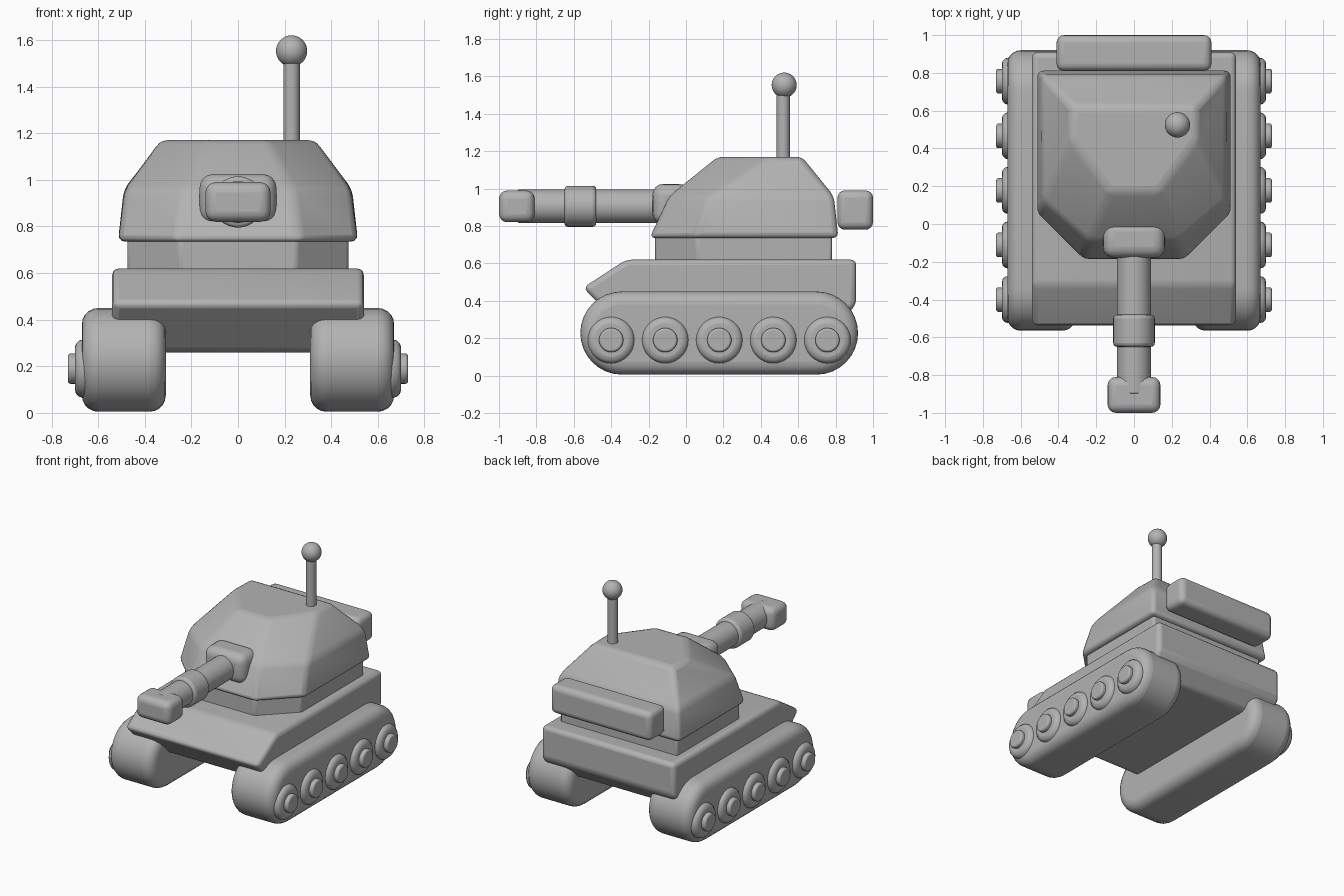
import bpy, bmesh, math
from mathutils import Matrix

if "Cube" in bpy.data.objects:
    bpy.data.objects.remove(bpy.data.objects["Cube"])

grey = bpy.data.materials.new("plain grey")
grey.diffuse_color = (0.45, 0.45, 0.45, 1)
grey.use_nodes = True
grey.node_tree.nodes["Principled BSDF"].inputs["Base Color"].default_value = grey.diffuse_color


def finish(name, bm, bevel=0.0, segments=3, angle=30):
    """Turn a bmesh into a smooth-shaded object with rounded edges."""
    bmesh.ops.recalc_face_normals(bm, faces=bm.faces)
    mesh = bpy.data.meshes.new(name)
    bm.to_mesh(mesh)
    bm.free()
    mesh.materials.append(grey)
    ob = bpy.data.objects.new(name, mesh)
    bpy.context.collection.objects.link(ob)
    if bevel:
        m = ob.modifiers.new("rounding", 'BEVEL')
        m.width, m.segments = bevel, segments
        m.limit_method, m.angle_limit = 'ANGLE', math.radians(angle)
    bpy.ops.object.select_all(action='DESELECT')
    ob.select_set(True)
    bpy.context.view_layer.objects.active = ob
    bpy.ops.object.shade_smooth_by_angle(angle=math.radians(35))
    return ob


def loft(name, rings, bevel, segments=3, angle=30):
    """Skin between rings of equal point count and cap both ends."""
    bm = bmesh.new()
    vs = [[bm.verts.new(p) for p in ring] for ring in rings]
    n = len(vs[0])
    for a, b in zip(vs, vs[1:]):
        for i in range(n):
            j = (i + 1) % n
            bm.faces.new((a[i], a[j], b[j], b[i]))
    bm.faces.new(vs[0])
    bm.faces.new(vs[-1])
    return finish(name, bm, bevel, segments, angle)


def side_profile(name, pts, x0, x1, bevel, segments=3, angle=30):
    return loft(name, [[(x, y, z) for y, z in pts] for x in (x0, x1)], bevel, segments, angle)


def box(name, x, y, z, bevel):
    return side_profile(name, [(y[0], z[0]), (y[1], z[0]), (y[1], z[1]), (y[0], z[1])],
                        x[0], x[1], bevel, 4)


def cylinder(name, centre, radius, length, axis, bevel=0.0):
    bm = bmesh.new()
    rot = {'X': Matrix.Rotation(math.pi / 2, 4, 'Y'),
           'Y': Matrix.Rotation(math.pi / 2, 4, 'X'), 'Z': Matrix()}[axis]
    bmesh.ops.create_cone(bm, cap_ends=True, segments=32, radius1=radius, radius2=radius,
                          depth=length, matrix=Matrix.Translation(centre) @ rot)
    return finish(name, bm, bevel)


def plan(z, rear, shoulder, front):
    """Symmetric six-sided outline from three right-hand corners."""
    right = [rear, shoulder, front]
    return [(x, y, z) for x, y in right] + [(-x, y, z) for x, y in reversed(right)]


# Hull with sloped nose and undercut tail
side_profile("hull", [(-0.32, 0.62), (-0.55, 0.47), (-0.34, 0.26), (0.80, 0.26),
                      (0.91, 0.38), (0.91, 0.62)], -0.54, 0.54, 0.03)

# Tracks, road wheels and hubs on both sides
r, zc = 0.2225, 0.2275
stadium = []
for cy, start in ((0.6975, -90), (-0.3425, 90)):
    for i in range(17):
        a = math.radians(start + 180 * i / 16)
        stadium.append((cy + r * math.cos(a), zc + r * math.sin(a)))
for side, label in ((1, "right"), (-1, "left")):
    side_profile(label + "_track", stadium, side * 0.31, side * 0.67, 0.07, 5, 40)
    for i in range(5):
        y = -0.40 + 0.289 * i
        cylinder(f"{label}_wheel_{i + 1}", (side * 0.65, y, 0.19), 0.125, 0.10, 'X', 0.035)
        cylinder(f"{label}_hub_{i + 1}", (side * 0.69, y, 0.19), 0.065, 0.08, 'X', 0.012)

# Turret ring and faceted turret
loft("turret_ring", [plan(z, (0.475, 0.78), (0.475, 0.06), (0.25, -0.165))
                     for z in (0.60, 0.75)], 0.015)
loft("turret", [plan(0.735, (0.515, 0.815), (0.515, 0.05), (0.27, -0.195)),
                plan(0.96, (0.49, 0.79), (0.485, 0.12), (0.235, -0.09)),
                plan(1.17, (0.325, 0.62), (0.335, 0.45), (0.13, 0.17))], 0.03, 3, 18)

# Gun
box("mantlet", (-0.165, 0.165), (-0.18, 0.02), (0.81, 1.025), 0.06)
cylinder("barrel", (0, -0.50, 0.905), 0.09, 0.80, 'Y', 0.01)
cylinder("barrel_sleeve", (0, -0.565, 0.905), 0.11, 0.17, 'Y', 0.02)
box("muzzle_block", (-0.14, 0.14), (-1.0, -0.81), (0.82, 0.99), 0.045)

# Rear stowage box
box("stowage_box", (-0.41, 0.41), (0.81, 1.0), (0.78, 0.99), 0.04)

# Antenna
cylinder("antenna_rod", (0.23, 0.52, 1.32), 0.035, 0.40, 'Z')
bm = bmesh.new()
bmesh.ops.create_uvsphere(bm, u_segments=32, v_segments=16, radius=0.067,
                          matrix=Matrix.Translation((0.23, 0.525, 1.553)))
finish("antenna_ball", bm)
